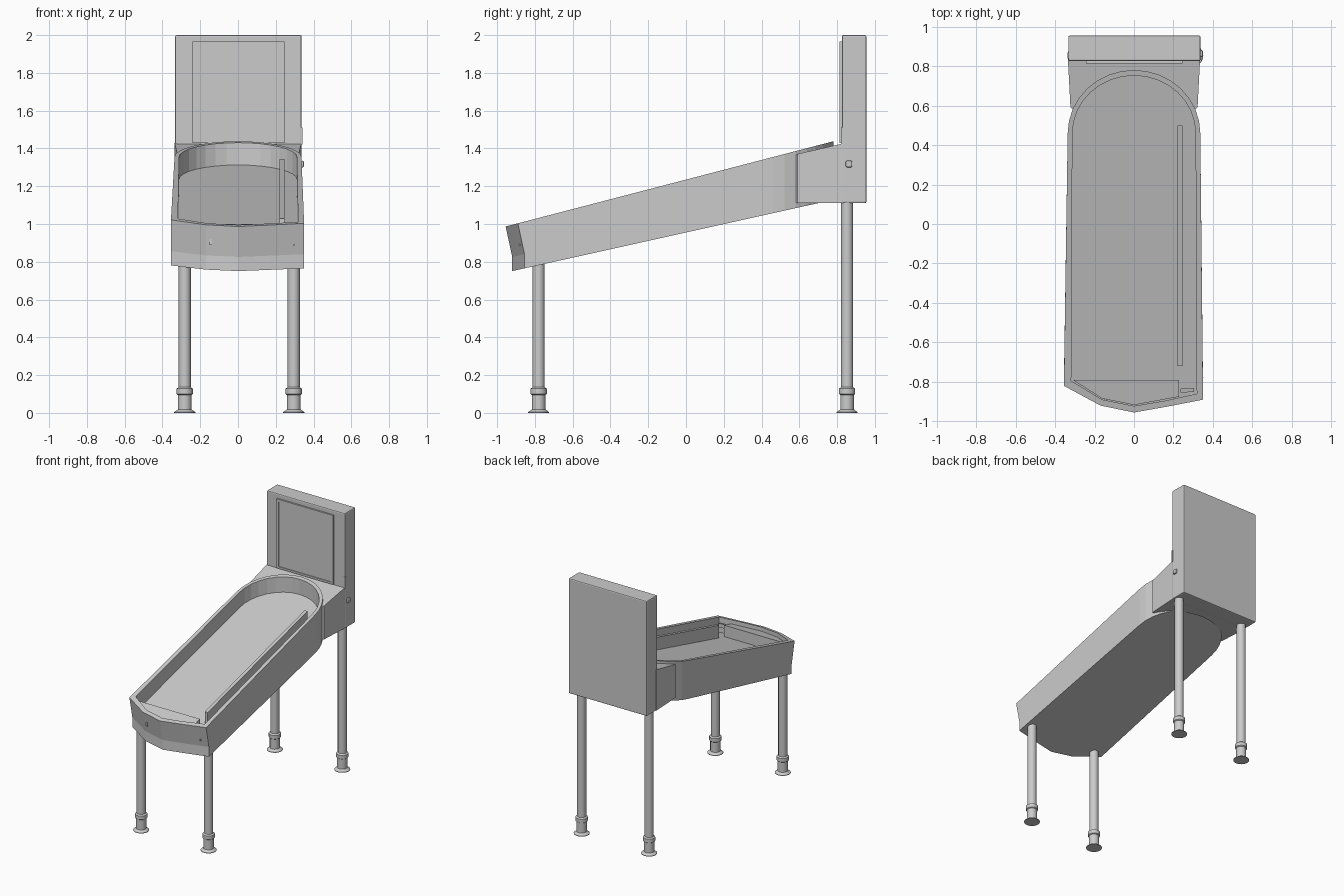
import bpy, bmesh
from math import cos, sin, pi, radians

cube = bpy.data.objects.get("Cube")
if cube:
    bpy.data.objects.remove(cube, do_unlink=True)

grey = bpy.data.materials.new("plain grey")
grey.use_nodes = True
colour = (0.6, 0.6, 0.6, 1)
grey.diffuse_color = colour
grey.node_tree.nodes["Principled BSDF"].inputs["Base Color"].default_value = colour


def finish(name, bm):
    bmesh.ops.recalc_face_normals(bm, faces=bm.faces)
    mesh = bpy.data.meshes.new(name)
    bm.to_mesh(mesh)
    bm.free()
    mesh.materials.append(grey)
    obj = bpy.data.objects.new(name, mesh)
    bpy.context.collection.objects.link(obj)
    return obj


def stack(name, rings):
    """Solid skinned through matching closed rings, capped at both ends."""
    bm = bmesh.new()
    loops = [[bm.verts.new(p) for p in ring] for ring in rings]
    for a, b in zip(loops, loops[1:]):
        for i in range(len(a)):
            j = (i + 1) % len(a)
            bm.faces.new((a[i], a[j], b[j], b[i]))
    bm.faces.new(loops[0])
    bm.faces.new(loops[-1])
    return finish(name, bm)


def lift(points, height):
    return [(x, y, height(y)) for x, y in points]


def prism(name, points, low, high):
    return stack(name, [lift(points, low), lift(points, high)])


def box(name, x0, x1, y0, y1, z0, z1, bevel=0):
    points = [(x0, y0), (x1, y0), (x1, y1), (x0, y1)]
    obj = prism(name, points, lambda y: z0, lambda y: z1)
    if bevel:
        mod = obj.modifiers.new("soft edges", "BEVEL")
        mod.width, mod.segments = bevel, 2
    return obj


# Sloping heights along the cabinet
def rim(y):
    return 1.235 + 0.26 * y


def floor(y):
    return rim(y) - 0.118


def base(y):
    return 0.955 + 0.222 * y


def shelf(y):
    return 1.235 + 0.23 * y


def arch(rx, ry, steps=16):
    return [(rx * cos(pi * i / steps), 0.46 + ry * sin(pi * i / steps))
            for i in range(steps + 1)]


# Cabinet: outer shell, rim and sunken playfield in one skin
outer = [(-0.355, -0.82), (-0.17, -0.92), (0, -0.955), (0.17, -0.925),
         (0.35, -0.89)] + arch(0.336, 0.32)
inner = [(-0.318, -0.795), (-0.16, -0.89), (0, -0.922), (0.16, -0.895),
         (0.318, -0.86)] + arch(0.312, 0.292)
tucked = [(x, y + 0.035 if y < -0.7 else y) for x, y in outer]
stack("cabinet", [
    lift(tucked, base),
    lift(tucked, lambda y: base(y) + 0.075),
    lift(outer, rim),
    lift(inner, rim),
    lift(inner, floor),
])

# Neck joining the arched end to the back box
curve = [p for p in arch(0.325, 0.307) if p[1] > 0.57]
neck = [(0.335, 0.84), (0.322, 0.59)] + curve + [(-0.322, 0.59), (-0.335, 0.84)]
prism("neck", neck, lambda y: 1.112, shelf)

# Back box with framed front panel
box("back_box", -0.333, 0.337, 0.825, 0.955, 1.11, 2.0, 0.008)
box("back_panel", -0.225, 0.228, 0.818, 0.83, 1.44, 1.95)
for name, x0, x1, z0, z1 in (
        ("frame_right", -0.242, -0.222, 1.43, 1.965),
        ("frame_left", 0.225, 0.245, 1.43, 1.965),
        ("frame_bottom", -0.222, 0.225, 1.43, 1.445),
        ("frame_top", -0.222, 0.225, 1.945, 1.965)):
    box(name, x0, x1, 0.812, 0.83, z0, z1)

# Hinge plate and bolt on the left side of the back box
box("hinge_plate", 0.33, 0.341, 0.82, 0.835, 1.42, 1.51)
box("hinge_bolt", 0.33, 0.35, 0.845, 0.88, 1.3, 1.335, 0.008)

# Playfield fittings
lane = [(0.22, -0.72), (0.245, -0.72), (0.245, 0.5), (0.22, 0.5)]
prism("lane_rail", lane, floor, lambda y: rim(y) - 0.02)
apron = [(-0.31, -0.79), (-0.16, -0.885), (0, -0.917), (0.228, -0.875), (0.228, -0.79)]
prism("apron", apron, floor, lambda y: rim(y) - 0.03)
plunger = [(0.235, -0.855), (0.305, -0.85), (0.305, -0.83), (0.235, -0.835)]
prism("plunger", plunger, lambda y: rim(y) - 0.07, lambda y: rim(y) - 0.04)

# Small fittings on the front
box("coin_slot", -0.152, -0.138, -0.912, -0.88, 0.89, 0.92)
box("plunger_button", 0.29, 0.3, -0.886, -0.86, 0.885, 0.895)


# Turned legs with collar, sleeve and foot
def leg(name, x, y, top):
    profile = [(0.056, 0), (0.056, 0.004), (0.036, 0.018), (0.036, 0.095),
               (0.043, 0.1), (0.043, 0.128), (0.032, 0.136), (0.032, top)]
    steps = 24
    rings = [[(x + r * cos(2 * pi * i / steps), y + r * sin(2 * pi * i / steps), z)
              for i in range(steps)] for r, z in profile]
    obj = stack(name, rings)
    bpy.ops.object.select_all(action="DESELECT")
    obj.select_set(True)
    bpy.context.view_layer.objects.active = obj
    bpy.ops.object.shade_smooth_by_angle(angle=radians(35))


for side, x in (("right", -0.282), ("left", 0.295)):
    leg("front_leg_" + side, x, -0.78, 0.84)
    leg("back_leg_" + side, x, 0.853, 1.15)
